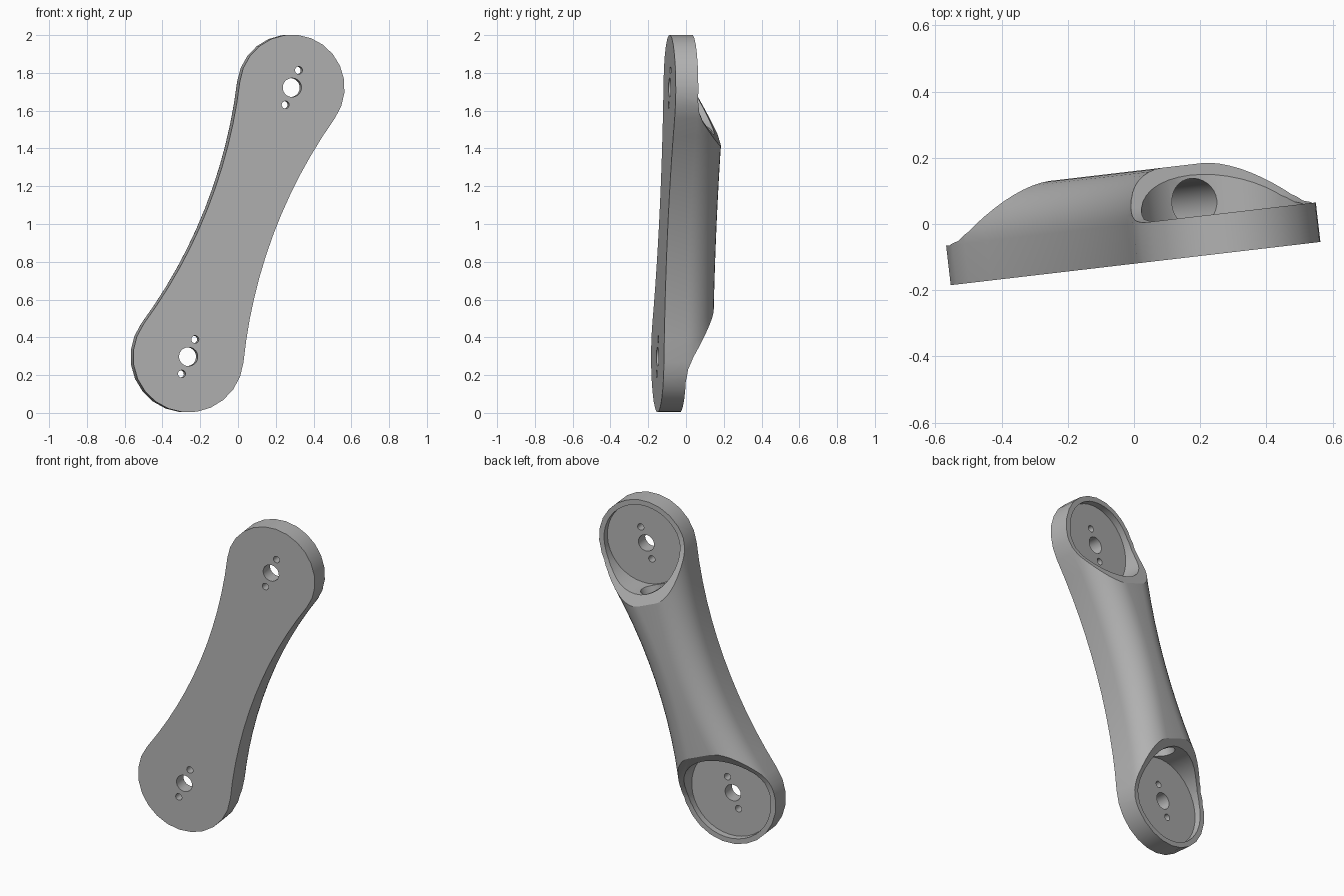
import bpy, bmesh
from math import sin, cos, pi, atan2, sqrt, radians
from mathutils import Matrix, Vector

cube = bpy.data.objects.get("Cube")
if cube:
    bpy.data.objects.remove(cube)

# Local frame: x across the arm, y from the flat face to the back, z along it
LENGTH = 1.528
HALF = LENGTH / 2
R_TOP, R_LOW = 0.28, 0.295
WAIST_ARC = 2.7
PLATE, DEPTH, FLOOR = 0.12, 0.278, 0.08
LIP = 0.032

TURN = Matrix.Rotation(radians(6.67), 4, "Z")
TILT = Matrix.Rotation(radians(21.2), 4, "Y")
PLACE = Matrix.Translation((0.012, -0.1186, 1.01)) @ TURN @ TILT

grey = bpy.data.materials.new("mid grey")
grey.use_nodes = True
colour = (0.45, 0.45, 0.45, 1)
grey.diffuse_color = colour
grey.node_tree.nodes["Principled BSDF"].inputs["Base Color"].default_value = colour


def make_object(name, bm):
    bmesh.ops.recalc_face_normals(bm, faces=bm.faces)
    mesh = bpy.data.meshes.new(name)
    bm.to_mesh(mesh)
    bm.free()
    mesh.materials.append(grey)
    obj = bpy.data.objects.new(name, mesh)
    obj.matrix_world = PLACE
    bpy.context.collection.objects.link(obj)
    return obj


def outline(inset):
    """Two round ends joined by hollow side arcs, shrunk by the inset."""
    cz = ((WAIST_ARC + R_LOW) ** 2 - (WAIST_ARC + R_TOP) ** 2) / (2 * LENGTH)
    cx = sqrt((WAIST_ARC + R_TOP) ** 2 - (cz - HALF) ** 2)
    top = atan2(cz - HALF, cx)
    low = atan2(cz + HALF, cx)

    def arc(x, z, r, a, b, n):
        return [(x + r * cos(a + (b - a) * i / n), z + r * sin(a + (b - a) * i / n))
                for i in range(n)]
    side = WAIST_ARC + inset
    return (arc(0, HALF, R_TOP - inset, top, pi - top, 14)
            + arc(-cx, cz, side, -top, -low, 12)
            + arc(0, -HALF, R_LOW - inset, pi - low, 2 * pi + low, 14)
            + arc(cx, cz, side, pi + low, pi + top, 12))


def loft(rings):
    bm = bmesh.new()
    loops = [[bm.verts.new(p) for p in ring] for ring in rings]
    for a, b in zip(loops, loops[1:]):
        for i in range(len(a)):
            j = (i + 1) % len(a)
            bm.faces.new((a[i], a[j], b[j], b[i]))
    bm.faces.new(loops[0])
    bm.faces.new(loops[-1])
    return bm


# Arm body: straight wall, then a round shoulder to the back
layers = [(0, 0)]
shoulder = DEPTH - PLATE
for k in range(11):
    t = k / 10 * pi / 2
    layers.append((shoulder * (1 - cos(t)), PLATE + shoulder * sin(t)))
arm = make_object("link_arm", loft([[(x, y, z) for x, z in outline(d)] for d, y in layers]))

cutters = []


def cut_cylinder(name, radius, start, end, segments):
    start, end = Vector(start), Vector(end)
    axis = end - start
    spin = axis.to_track_quat("Z", "Y").to_matrix().to_4x4()
    bm = bmesh.new()
    bmesh.ops.create_cone(bm, cap_ends=True, segments=segments, radius1=radius,
                          radius2=radius, depth=axis.length,
                          matrix=Matrix.Translation((start + end) / 2) @ spin)
    cutters.append(make_object(name, bm))


for label, sign, radius in (("top", 1, R_TOP), ("lower", -1, R_LOW)):
    # Sloped cut that thins the end
    slope = [(PLATE, 0.6), (PLATE, 0.03), (0.13, -0.04), (0.155, -0.1),
             (DEPTH, -0.30), (0.4, -0.5), (0.4, 0.6)]
    rings = [[(x, y, sign * (HALF + z)) for y, z in slope] for x in (-0.5, 0.5)]
    cutters.append(make_object(label + "_slope_cutter", loft(rings)))
    # Round pocket
    mid = sign * HALF
    cut_cylinder(label + "_pocket_cutter", radius - LIP, (0, FLOOR, mid), (0, 0.5, mid), 40)
    # Centre hole and two screw holes
    for offset, r in ((0, 0.05), (0.098, 0.02), (-0.098, 0.02)):
        z = mid + offset
        cut_cylinder(label + "_hole_cutter", r, (0, -0.1, z), (0, 0.2, z), 24)

# Tunnel between the pockets
cut_cylinder("tunnel_cutter", 0.073, (0, 0.163, -HALF), (0, 0.163, HALF), 32)

for cutter in cutters:
    cutter.hide_render = True
    mod = arm.modifiers.new(cutter.name, "BOOLEAN")
    mod.operation = "DIFFERENCE"
    mod.solver = "EXACT"
    mod.object = cutter

# Bake the cuts and drop the cutters
bpy.context.view_layer.update()
graph = bpy.context.evaluated_depsgraph_get()
baked = bpy.data.meshes.new_from_object(arm.evaluated_get(graph))
arm.modifiers.clear()
arm.data = baked
baked.materials.clear()
baked.materials.append(grey)
for poly in baked.polygons:
    poly.material_index = 0
for cutter in cutters:
    bpy.data.objects.remove(cutter)

bpy.ops.object.select_all(action="DESELECT")
arm.select_set(True)
bpy.context.view_layer.objects.active = arm
bpy.ops.object.shade_smooth_by_angle(angle=radians(30))
